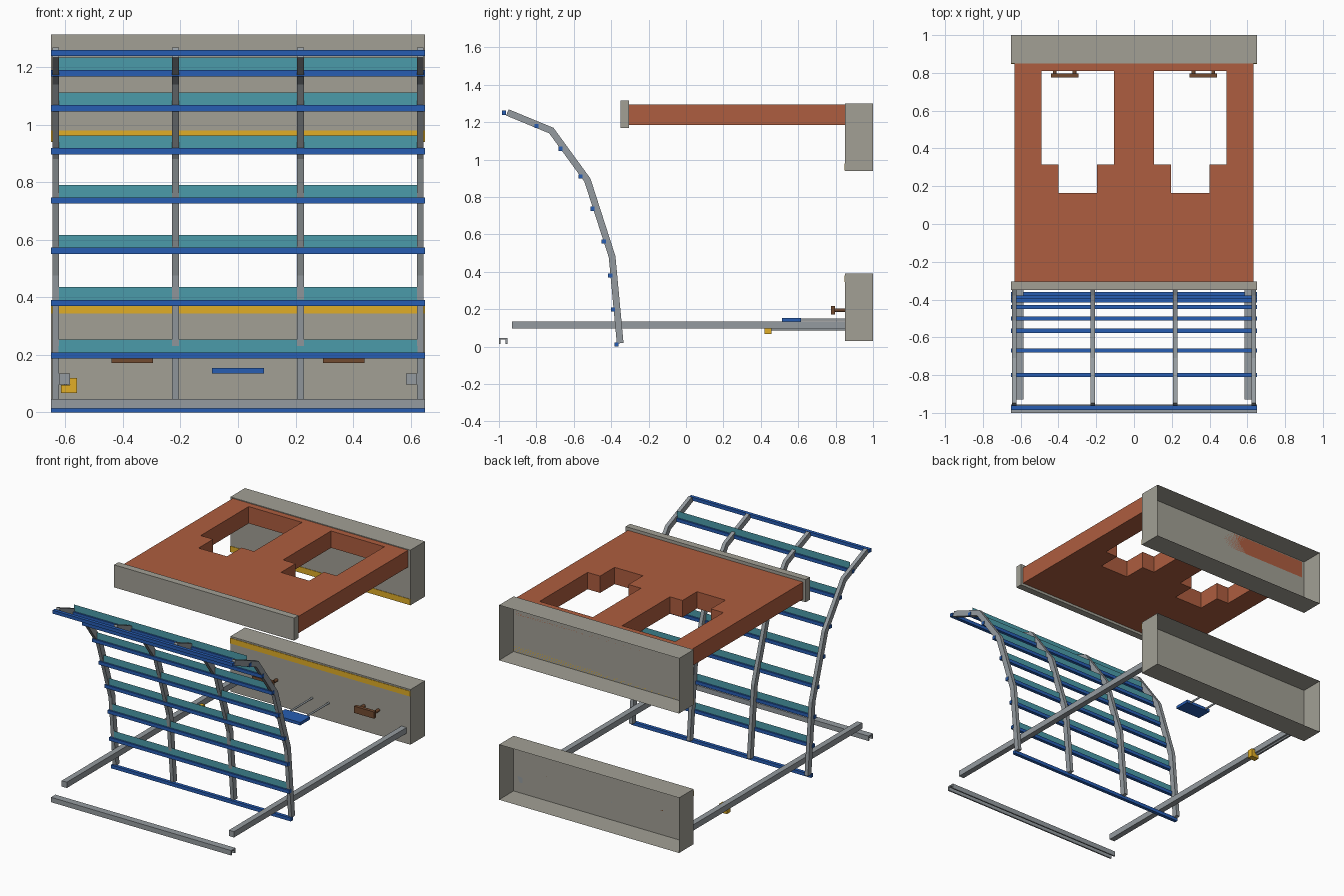
import bpy, bmesh
from mathutils import Vector

if "Cube" in bpy.data.objects:
    bpy.data.objects.remove(bpy.data.objects["Cube"])


def material(name, rgb):
    m = bpy.data.materials.new(name)
    m.diffuse_color = (*rgb, 1)
    m.use_nodes = True
    m.node_tree.nodes["Principled BSDF"].inputs["Base Color"].default_value = m.diffuse_color
    return m


STONE = material("warm_grey", (0.36, 0.35, 0.30))
STEEL = material("cool_grey", (0.30, 0.33, 0.35))
RUST = material("rust", (0.42, 0.11, 0.05))
BLUE = material("blue", (0.02, 0.11, 0.45))
TEAL = material("teal", (0.07, 0.33, 0.40))
YELLOW = material("yellow", (0.75, 0.42, 0.02))
BROWN = material("brown", (0.17, 0.07, 0.03))


def finish(name, bm, mat):
    bmesh.ops.recalc_face_normals(bm, faces=bm.faces)
    me = bpy.data.meshes.new(name)
    bm.to_mesh(me)
    bm.free()
    me.materials.append(mat)
    ob = bpy.data.objects.new(name, me)
    bpy.context.collection.objects.link(ob)
    return ob


def box(name, x, y, z, mat, open_back=False):
    bm = bmesh.new()
    bmesh.ops.create_cube(bm, size=1)
    for v in bm.verts:
        v.co = [r[0] if c < 0 else r[1] for c, r in zip(v.co, (x, y, z))]
    ob = None
    if open_back:
        back = [f for f in bm.faces if all(v.co.y > y[1] - 1e-4 for v in f.verts)]
        bmesh.ops.delete(bm, geom=back, context='FACES_ONLY')
    return finish(name, bm, mat)


def extrude(name, pts, axis, a, b, mat):
    """Closed profile extruded along x (points are y,z) or z (points are x,y)."""
    bm = bmesh.new()
    put = (lambda p, t: (t, *p)) if axis == 'x' else (lambda p, t: (*p, t))
    f = bm.faces.new([bm.verts.new(put(p, a)) for p in pts])
    r = bmesh.ops.extrude_face_region(bm, geom=[f])
    for v in r['geom']:
        if isinstance(v, bmesh.types.BMVert):
            v.co['xyz'.index(axis)] = b
    return finish(name, bm, mat)


def rod(name, x, y0, y1, z, radius, mat):
    bpy.ops.mesh.primitive_cylinder_add(vertices=16, radius=radius, depth=y1 - y0,
                                        location=(x, (y0 + y1) / 2, z), rotation=(1.5708, 0, 0))
    ob = bpy.context.object
    ob.name = name
    ob.data.materials.append(mat)
    bpy.ops.object.shade_smooth_by_angle()


W = (-0.65, 0.65)

# Rear end panels: shells open at the back, with yellow stripes
box("upper_end_panel", W, (0.85, 1), (0.94, 1.30), STONE, True)
box("lower_end_panel", W, (0.85, 1), (0.03, 0.39), STONE, True)
box("upper_stripe", W, (0.847, 0.85), (0.942, 0.98), YELLOW)
box("lower_stripe", W, (0.847, 0.85), (0.345, 0.38), YELLOW)

# Roof slab: a left half with stepped opening, plus its mirror
slab = bmesh.new()
xs, ys = (-0.633, -0.49, -0.40, -0.195, -0.105, 0), (-0.305, 0.165, 0.315, 0.81, 0.85)
xs = xs + tuple(-x for x in xs[-2::-1])
grid = [[slab.verts.new((x, y, 1.185)) for y in ys] for x in xs]
for i in range(len(xs) - 1):
    for j in range(len(ys) - 1):
        k = min(i, len(xs) - 2 - i)
        if (j == 2 and k in (1, 2, 3)) or (j == 1 and k == 2):
            continue
        slab.faces.new((grid[i][j], grid[i + 1][j], grid[i + 1][j + 1], grid[i][j + 1]))
ext = bmesh.ops.extrude_face_region(slab, geom=slab.faces[:])
bmesh.ops.translate(slab, vec=(0, 0, 0.11),
                    verts=[v for v in ext['geom'] if isinstance(v, bmesh.types.BMVert)])
bmesh.ops.dissolve_limit(slab, angle_limit=0.01, verts=slab.verts, edges=slab.edges)
finish("roof_slab", slab, RUST)
box("roof_front_cap", W, (-0.35, -0.305), (1.168, 1.315), STONE)

# Front sill: channel open underneath
extrude("front_sill", [(-1, 0.014), (-1, 0.046), (-0.955, 0.046), (-0.955, 0.014),
                       (-0.964, 0.014), (-0.964, 0.037), (-0.991, 0.037), (-0.991, 0.014)],
        'x', *W, STEEL)

# Curved grille posts: mitred square tube along a bent path
path = [Vector(p) for p in ((-0.352, 0.018), (-0.395, 0.48), (-0.527, 0.89),
                            (-0.72, 1.155), (-0.955, 1.252))]
front, rear = [], []
for i, p in enumerate(path):
    d0 = (p - path[i - 1]).normalized() if i else None
    d1 = (path[i + 1] - p).normalized() if i < len(path) - 1 else None
    t = ((d0 or d1) + (d1 or d0)).normalized()
    n = Vector((-t.y, t.x)) * 0.018 / t.dot(d0 or d1)
    front.append(p + n)
    rear.append(p - n)
for i, x in enumerate((-0.634, -0.2175, 0.2175, 0.634)):
    extrude(f"grille_post_{i + 1}", front + rear[::-1], 'x', x - 0.012, x + 0.012, STEEL)

# Blue cross rails, most with an upright thin teal blade
rails = ((-0.973, 1.25), (-0.80, 1.18), (-0.67, 1.058), (-0.565, 0.909), (-0.50, 0.737),
         (-0.44, 0.562), (-0.405, 0.381), (-0.39, 0.198), (-0.372, 0.011))
for i, (y, z) in enumerate(rails):
    box(f"cross_rail_{i + 1}", W, (y - 0.011, y + 0.011), (z - 0.011, z + 0.011), BLUE)
    if 0 < i < 8:
        bm = bmesh.new()
        bm.faces.new([bm.verts.new((x, y, h)) for x, h in
                      ((-0.624, z), (0.624, z), (0.624, z + 0.055), (-0.624, z + 0.055))])
        finish(f"blade_{i}", bm, TEAL)

# Side beams and push handles, left and right
for side, s in (("left", -1), ("right", 1)):
    box(side + "_side_beam", sorted((s * 0.585, s * 0.622)), (-0.93, 0.85), (0.097, 0.135), STEEL)
    box(side + "_handle_grip", sorted((s * 0.295, s * 0.44)), (0.775, 0.797), (0.172, 0.216), BROWN)
    for x in (0.315, 0.42):
        rod(side + "_handle_stem", s * x, 0.79, 0.85, 0.195, 0.010, BROWN)
    rod(side + "_pedal_rod", s * 0.06, 0.60, 0.85, 0.145, 0.006, STEEL)

# Foot pedal
box("pedal", (-0.09, 0.09), (0.513, 0.615), (0.135, 0.154), BLUE)

# Yellow latch under the left beam with its pull rod
box("latch_base", (-0.615, -0.56), (0.42, 0.458), (0.067, 0.096), YELLOW)
box("latch_side", (-0.584, -0.56), (0.42, 0.458), (0.096, 0.12), YELLOW)
rod("latch_rod", -0.60, 0.45, 0.85, 0.092, 0.006, STEEL)
